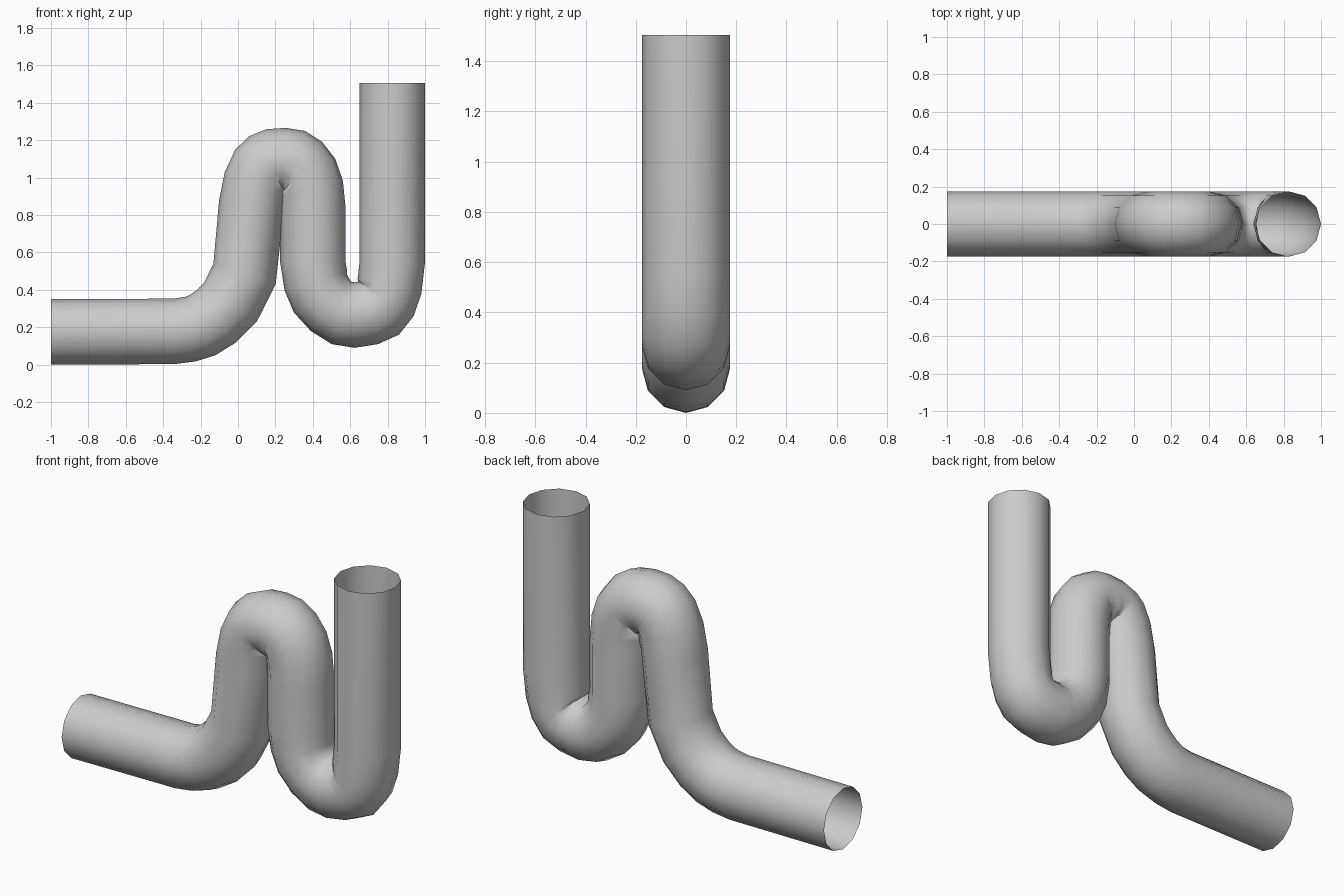
import bpy, bmesh
from math import sin, cos, radians, pi

if "Cube" in bpy.data.objects:
    bpy.data.objects.remove(bpy.data.objects["Cube"])

RADIUS, SIDES = 0.175, 12

# Centre line of the pipe: x, z, heading in degrees
PATH = [
    # flat inlet and first bend
    (-1, .175, 0), (-.34, .178, 0), (-.255, .19, 9), (-.19, .211, 23),
    (-.118, .257, 38), (-.04, .335, 54), (.035, .485, 72),
    # rising leg and arch
    (.073, .862, 85), (.096, .977, 73), (.125, 1.045, 53), (.156, 1.075, 33),
    (.194, 1.089, 14), (.246, 1.091, -3), (.305, 1.083, -18),
    (.342, 1.053, -38), (.371, 1.009, -59), (.392, .936, -75), (.4, .84, -90),
    # falling leg and trap
    (.4, .55, -90), (.416, .449, -73), (.44, .382, -54), (.49, .323, -35),
    (.553, .277, -17), (.623, .265, 0), (.70, .278, 16), (.758, .302, 36),
    (.791, .353, 58), (.81, .419, 77),
    # upright outlet
    (.825, .55, 90), (.825, 1.505, 90),
]

bm = bmesh.new()


def ring(x, z, heading):
    """Circle of vertices square to the heading."""
    h = radians(heading)
    verts = []
    for i in range(SIDES):
        a = 2 * pi * i / SIDES
        n, y = RADIUS * cos(a), RADIUS * sin(a)
        verts.append(bm.verts.new((x + n * sin(h), y, z - n * cos(h))))
    return verts


# Open-ended pipe skin between the rings
rings = [ring(*p) for p in PATH]
for r, s in zip(rings, rings[1:]):
    for i in range(SIDES):
        j = (i + 1) % SIDES
        bm.faces.new((r[i], r[j], s[j], s[i])).smooth = True
bmesh.ops.recalc_face_normals(bm, faces=bm.faces)

mesh = bpy.data.meshes.new("trap_pipe")
bm.to_mesh(mesh)
bm.free()
pipe = bpy.data.objects.new("trap_pipe", mesh)
bpy.context.collection.objects.link(pipe)
